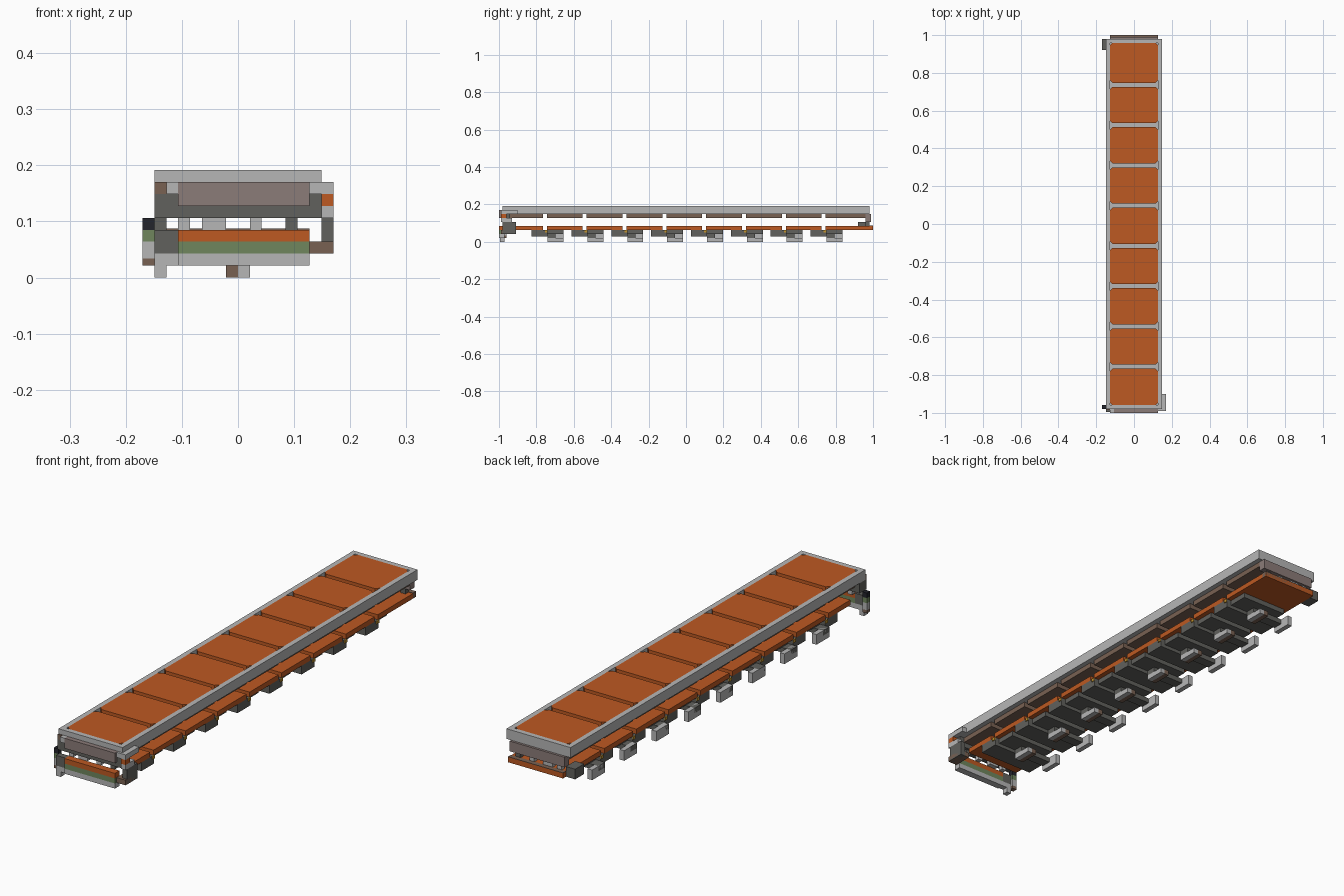
import bpy, bmesh

old = bpy.data.objects.get("Cube")
if old:
    bpy.data.objects.remove(old, do_unlink=True)


def material(name, rgb):
    m = bpy.data.materials.new(name)
    m.use_nodes = True
    m.diffuse_color = (*rgb, 1)
    bsdf = m.node_tree.nodes["Principled BSDF"]
    bsdf.inputs["Base Color"].default_value = (*rgb, 1)
    bsdf.inputs["Roughness"].default_value = 0.9
    return m


ORANGE = material("orange", (0.51, 0.10, 0.016))
GREY = material("light grey", (0.47, 0.47, 0.47))
DARK = material("dark grey", (0.12, 0.12, 0.11))
MAUVE = material("mauve", (0.26, 0.20, 0.19))
GREEN = material("green", (0.16, 0.24, 0.11))
BROWN = material("brown", (0.19, 0.12, 0.085))
BLACK = material("black", (0.017, 0.018, 0.025))
YELLOW = material("yellow", (0.55, 0.30, 0.03))

U = 0.0213  # one block unit


def box(name, x, y, z, mat, corner=0):
    """Box from (min, max) pairs; corner chamfers the upright edges."""
    bm = bmesh.new()
    bmesh.ops.create_cube(bm, size=1)
    for v in bm.verts:
        for i, (lo, hi) in enumerate((x, y, z)):
            v.co[i] = lo if v.co[i] < 0 else hi
    if corner:
        edges = [e for e in bm.edges
                 if abs(e.verts[0].co.z - e.verts[1].co.z) > 0.001]
        bmesh.ops.bevel(bm, geom=edges, offset=corner, segments=1, affect='EDGES')
    mesh = bpy.data.meshes.new(name)
    bm.to_mesh(mesh)
    bm.free()
    mesh.materials.append(mat)
    obj = bpy.data.objects.new(name, mesh)
    bpy.context.collection.objects.link(obj)
    return obj


def level(a, b):
    return (a * U, b * U)


W = 6 * U      # half width of the panels
R = 7 * U      # half width of the deck frame
END = 0.98     # half length of the deck frame
PITCH = 0.213
joints = [-0.755 + PITCH * k for k in range(8)]

# Deck frame: base slab, long rails and end rails
box("deck_base", (-W, W), (-END + U, END - U), level(7, 8), GREY)
for s, side in ((-1, "right"), (1, "left")):
    box(f"{side}_deck_rail", sorted((s * W, s * R)), (-END, END), level(7, 9), GREY)
for s, end in ((-1, "front"), (1, "back")):
    box(f"{end}_deck_rail", (-W, W), sorted((s * END, s * (END - U))), level(7, 9), GREY)

# Nine panels: deck top, deck underside and lower plates
starts = [-END + U] + [j + U / 2 for j in joints]
ends = [j - U / 2 for j in joints] + [END - U]
for i, (a, b) in enumerate(zip(starts, ends)):
    box(f"deck_panel_{i}", (-W, W), (a, b), level(7.5, 9), ORANGE, 0.014)
    box(f"under_panel_{i}", (-W, W), (a, b), level(6, 7), BROWN)
    low = -0.91 if i == 0 else a
    high = 1.0 if i == 8 else b
    box(f"lower_plate_{i}", (-W, W), (low, high), level(3, 4), ORANGE)

# Eight cross bars under the plate joints, each with an arm and feet
for i, j in enumerate(joints):
    a = j - 0.07
    m = a + 4 * U
    b = m + 4 * U
    box(f"cross_bar_{i}", (-W, W), (a, m), level(1.3, 3), DARK)
    box(f"bar_arm_{i}", (-R, U), (m, m + 2 * U), level(1, 2), DARK)
    box(f"outer_foot_{i}", (-R, -W), (m, b), level(0, 2), GREY)
    box(f"middle_foot_left_{i}", (0, U), (m, b), level(0, 1), GREY)
    box(f"middle_foot_right_{i}", (-U, 0), (m, b), level(0, 1), BROWN)
    box(f"bar_hanger_{i}", (-5 * U, 5 * U), (m, b), level(2, 3), DARK)
    for s, side in ((-1, "right"), (1, "left")):
        box(f"{side}_bar_marker_{i}", sorted((s * W, s * (W + 0.004))),
            (j, m), level(2.4, 3), YELLOW)

# Front lip with stacked coloured strips
for name, lo, hi, mat in (("lower_strip", 1, 2, GREY), ("middle_strip", 2, 3, GREEN),
                          ("upper_strip", 3, 4, ORANGE)):
    box("front_" + name, (-5 * U, W), (-1.0, -0.97), level(lo, hi), mat)
box("front_lip_end", (-R, -5 * U), (-0.995, -0.97), level(1, 2), GREY)
box("front_lip_post", (-R, -5 * U), (-0.995, -0.97), level(2, 4), DARK)
box("front_lip_foot", (-R, -W), (-0.995, -0.97), level(0, 1), GREY)

# Front header under the deck
box("front_header_face", (-5 * U, W), (-1.0, -0.97), level(6, 8), MAUVE)
box("front_header_beam", (-R, R), (-0.985, -0.94), level(5, 7), DARK)
box("front_header_corner", (-R, -W), (-0.985, -0.96), level(7, 8), BROWN)
box("front_header_knob", (-W, -5 * U), (-1.0, -0.97), level(7, 8), GREY)

# Right front corner post
for name, lo, hi, mat in (("base", 1, 1.6, BROWN), ("lower", 1.6, 3, GREY),
                          ("middle", 3, 4, GREEN), ("cap", 4, 5, BLACK)):
    box("right_post_" + name, (-8 * U, -R), (-0.98, -0.98 + U), level(lo, hi), mat)

# Left front corner bracket
box("left_bracket_top", (W, 8 * U), (-0.99, -0.90), level(7, 8), GREY)
box("left_bracket_light", (R, 8 * U), (-0.99, -0.96), level(6, 7), ORANGE)
box("left_bracket_block", (R, 8 * U), (-0.99, -0.93), level(5, 6), GREY)
box("left_bracket_post", (R, 8 * U), (-0.98, -0.91), level(2, 5), DARK)
box("left_bracket_foot", (W, 8 * U), (-0.99, -0.91), level(2, 3), BROWN)

# Small posts between plates and deck at both ends
for end, y in (("front", (-0.97, -0.95)), ("back", (0.96, 0.98))):
    for i, (x, w) in enumerate(((-0.107, 1), (-0.064, 2), (0.021, 1), (0.085, 1))):
        box(f"{end}_spacer_{i}", (x, x + w * U), y, level(4, 6), (GREY, DARK)[i == 3])

# Back end panel and bracket
box("back_panel", (-W, W), (0.96, 0.99), level(5, 7), MAUVE)
box("back_sill", (-W, W), (0.98, 1.0), level(3, 4.1), BROWN)
box("back_bracket", (-8 * U, -W), (0.92, END), level(3, 5), DARK)
